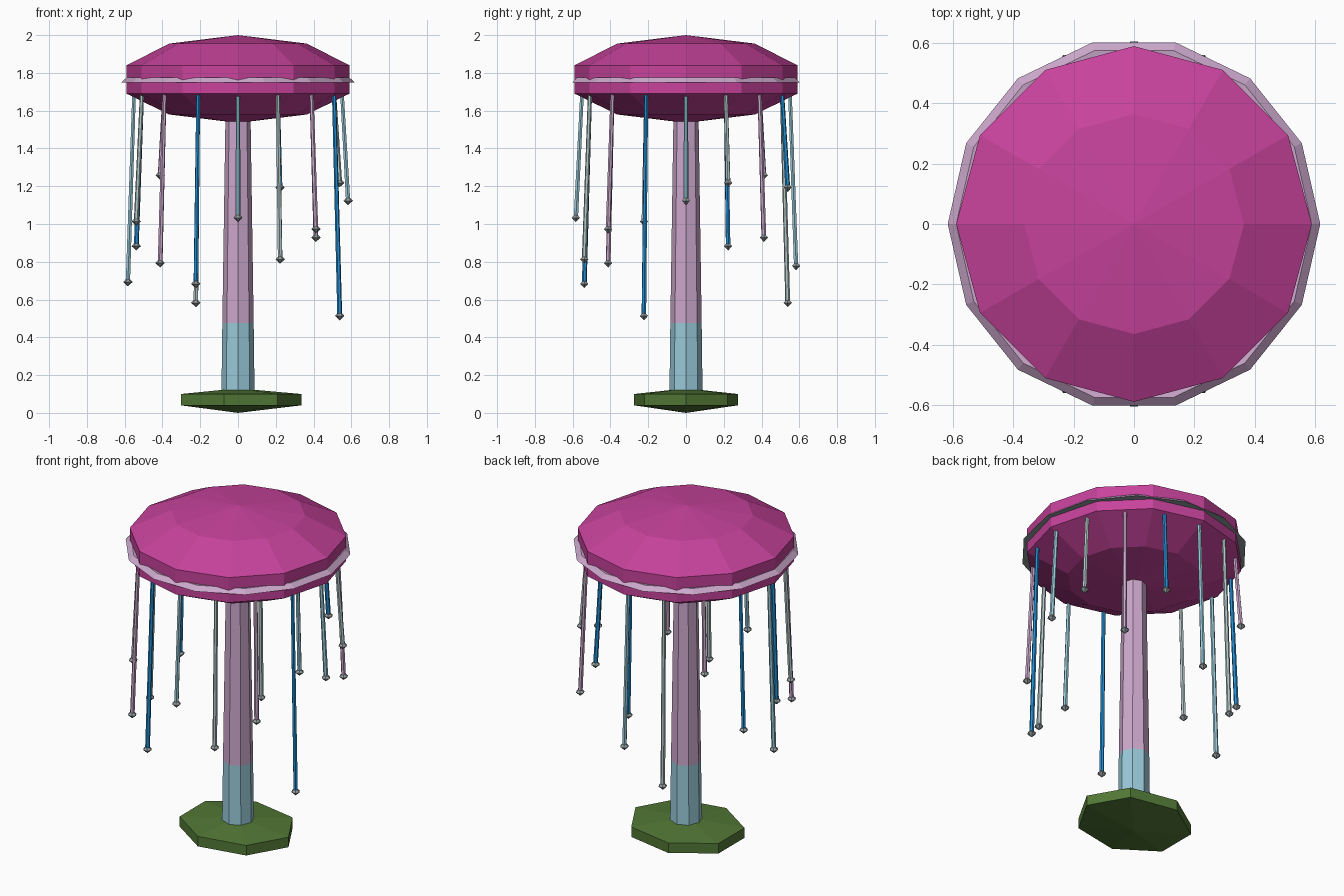
import bpy, bmesh
from math import cos, sin, pi
from mathutils import Vector

cube = bpy.data.objects.get("Cube")
if cube:
    bpy.data.objects.remove(cube)


def material(name, *srgb):
    linear = [((c + 0.055) / 1.055) ** 2.4 for c in srgb] + [1.0]
    mat = bpy.data.materials.new(name)
    mat.use_nodes = True
    mat.diffuse_color = linear
    mat.node_tree.nodes["Principled BSDF"].inputs["Base Color"].default_value = linear
    return mat


magenta = material("magenta", 0.78, 0.26, 0.61)
lavender = material("lavender", 0.80, 0.66, 0.80)
pale_blue = material("pale blue", 0.60, 0.79, 0.85)
blue = material("blue", 0.14, 0.56, 0.83)
silver = material("silver", 0.70, 0.78, 0.78)
grey = material("grey", 0.58, 0.61, 0.62)
green = material("green", 0.32, 0.47, 0.21)


def lathe(name, profile, sides, mats, bands=None, squash=1.0):
    """Spin a (radius, z) profile; bands gives the material of each segment."""
    bm = bmesh.new()
    rings = []
    for r, z in profile:
        angles = [2 * pi * i / sides for i in range(sides)]
        rings.append([bm.verts.new((r * cos(a), r * sin(a) * squash, z)) for a in angles])
    for k in range(len(rings) - 1):
        low, high = rings[k], rings[k + 1]
        for i in range(sides):
            j = (i + 1) % sides
            face = bm.faces.new((low[i], low[j], high[j], high[i]))
            face.material_index = bands[k] if bands else 0
    bmesh.ops.remove_doubles(bm, verts=bm.verts, dist=0.0001)
    bmesh.ops.recalc_face_normals(bm, faces=bm.faces)
    mesh = bpy.data.meshes.new(name)
    bm.to_mesh(mesh)
    bm.free()
    for mat in mats:
        mesh.materials.append(mat)
    obj = bpy.data.objects.new(name, mesh)
    bpy.context.collection.objects.link(obj)
    return obj


# Base slab with shallow cones above and below
lathe("base", [(0, 0), (0.335, 0.04), (0.335, 0.10), (0, 0.13)], 7, [green], squash=0.84)

# Tapered two-colour pole
lathe("pole", [(0, 0.08), (0.088, 0.08), (0.083, 0.475), (0.066, 1.6), (0, 1.6)], 8,
      [pale_blue, lavender], [0, 0, 1, 1])

# Faceted canopy
lathe("canopy", [(0, 1.535), (0.365, 1.58), (0.59, 1.69), (0.59, 1.84),
                 (0.365, 1.955), (0, 2.0)], 12, [magenta])

# Thin trim around the canopy, grey underneath
lathe("canopy_trim", [(0.55, 1.75), (0.618, 1.75), (0.59, 1.775), (0.55, 1.77), (0.55, 1.75)], 14,
      [lavender, grey], [1, 0, 0, 0])

# Hanging strands with weights, in a repeating colour order
ends = [1.12, 1.215, 0.925, 1.19, 0.775, 0.58, 1.255, 0.88,
        0.69, 1.01, 0.79, 0.68, 1.03, 0.81, 0.97, 0.51]
order = [pale_blue, silver, lavender, blue]
for i, z in enumerate(ends):
    a = 2 * pi * i / len(ends)
    out = Vector((cos(a), sin(a), 0))
    top = out * 0.55 + Vector((0, 0, 1.70))
    end = out * 0.583 + Vector((0, 0, z))
    span = top - end
    strand = lathe(f"strand_{i + 1}", [(0, 0), (0.013, 0), (0.011, span.length), (0, span.length)],
                   6, [order[i % 4]])
    strand.location = end
    strand.rotation_euler = span.to_track_quat("Z", "Y").to_euler()
    weight = lathe(f"weight_{i + 1}", [(0, -0.02), (0.025, 0.003), (0.012, 0.017), (0, 0.017)],
                   6, [grey])
    weight.location = end
